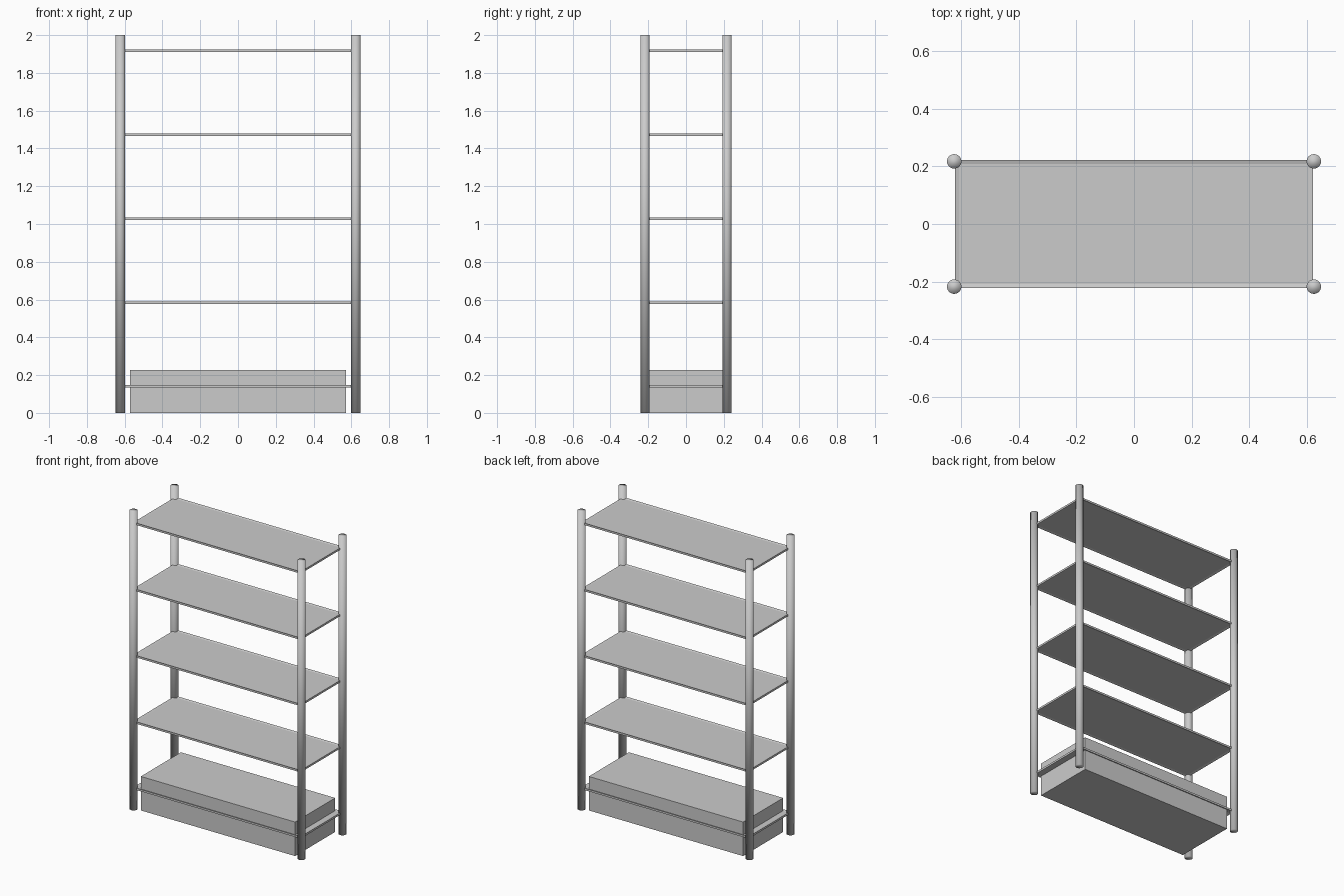
import bpy
import bmesh

if "Cube" in bpy.data.objects:
    bpy.data.objects.remove(bpy.data.objects["Cube"])

grey = bpy.data.materials.new("light grey")
grey.use_nodes = True
colour = (0.6, 0.6, 0.6, 1)
grey.diffuse_color = colour
grey.node_tree.nodes["Principled BSDF"].inputs["Base Color"].default_value = colour

POST_X, POST_Y, POST_R, HEIGHT = 0.623, 0.217, 0.025, 2.0
SHELF_X, SHELF_Y = 0.62, 0.222
RIM_W, RIM_H, PANEL_H = 0.02, 0.013, 0.005


def box(name, size, centre):
    bpy.ops.mesh.primitive_cube_add(size=1, location=centre)
    ob = bpy.context.object
    ob.name = name
    ob.scale = size
    bpy.ops.object.transform_apply(location=False, rotation=False, scale=True)
    ob.data.materials.append(grey)
    return ob


def shelf(name, z):
    # Slab whose top and bottom are inset and recessed to leave a raised rim
    ob = box(name, (2 * SHELF_X, 2 * SHELF_Y, RIM_H), (0, 0, z))
    bm = bmesh.new()
    bm.from_mesh(ob.data)
    for face in [f for f in bm.faces if abs(f.normal.z) > 0.5]:
        bmesh.ops.inset_individual(bm, faces=[face], thickness=RIM_W,
                                   depth=-(RIM_H - PANEL_H) / 2)
    bm.to_mesh(ob.data)
    bm.free()


# Round corner posts, smooth over the end caps
for side, sx in (("left", 1), ("right", -1)):
    for end, sy in (("front", -1), ("back", 1)):
        bpy.ops.mesh.primitive_cylinder_add(
            vertices=32, radius=POST_R, depth=HEIGHT,
            location=(sx * POST_X, sy * POST_Y, HEIGHT / 2))
        post = bpy.context.object
        post.name = f"{end}_{side}_post"
        post.data.materials.append(grey)
        bpy.ops.object.shade_smooth()

# Evenly spaced rimmed shelves
for i in range(5):
    shelf(f"shelf_{i + 1}", 0.14 + i * 0.444)

# Storage box through the bottom shelf
box("storage_box", (1.144, 0.424, 0.228), (0, 0, 0.114))
